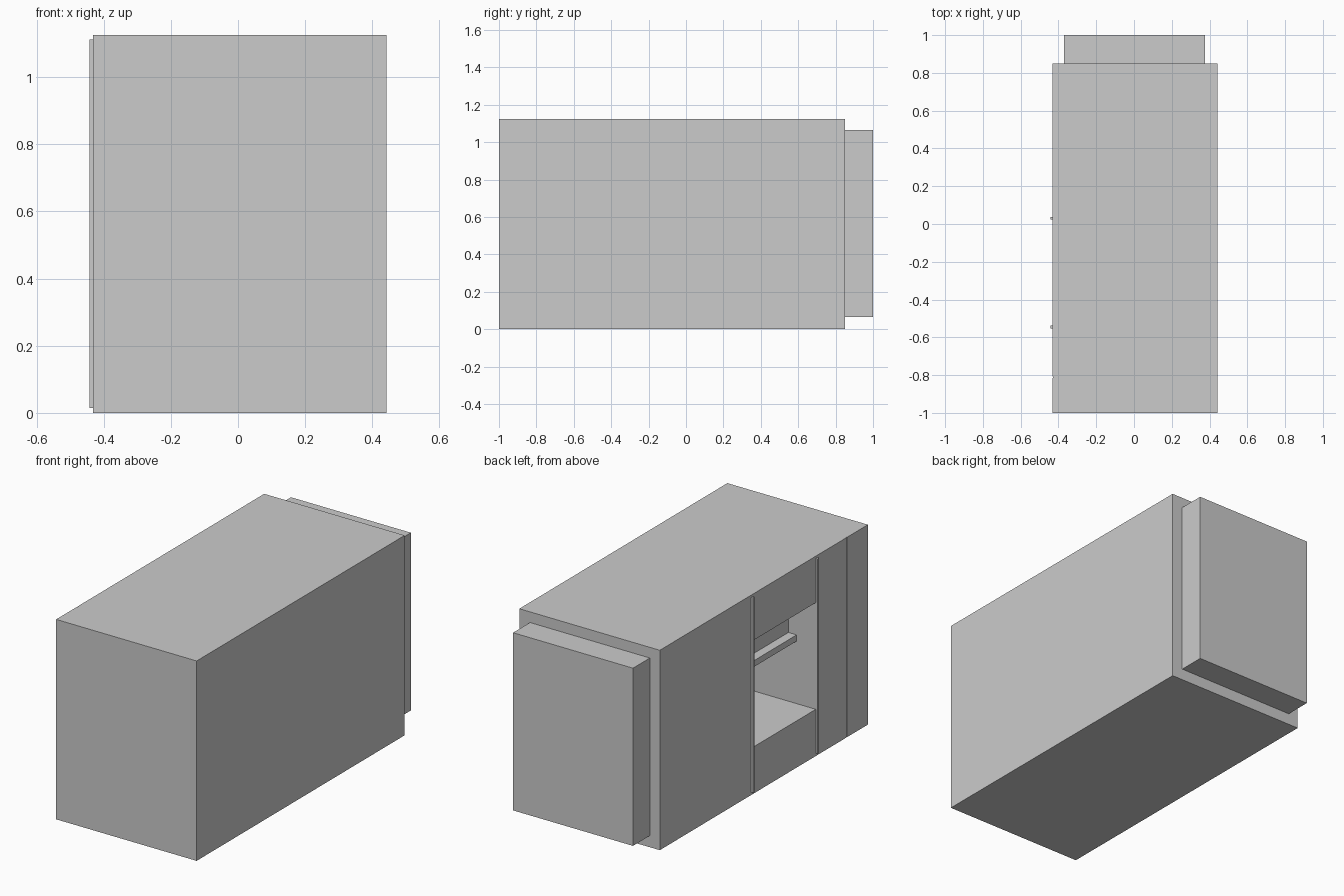
import bpy, bmesh

if "Cube" in bpy.data.objects:
    bpy.data.objects.remove(bpy.data.objects["Cube"])


def add_object(name, bm):
    bmesh.ops.recalc_face_normals(bm, faces=bm.faces[:])
    mesh = bpy.data.meshes.new(name)
    bm.to_mesh(mesh)
    bm.free()
    obj = bpy.data.objects.new(name, mesh)
    bpy.context.collection.objects.link(obj)
    return obj


def extrude_y(name, profile, y0, y1):
    """Solid made by sweeping an (x, z) profile along y."""
    bm = bmesh.new()
    face = bm.faces.new([bm.verts.new((x, y0, z)) for x, z in profile])
    ext = bmesh.ops.extrude_face_region(bm, geom=[face])
    verts = [v for v in ext["geom"] if isinstance(v, bmesh.types.BMVert)]
    bmesh.ops.translate(bm, verts=verts, vec=(0, y1 - y0, 0))
    return add_object(name, bm)


def box(name, x, y, z):
    return extrude_y(name, [(x[0], z[0]), (x[1], z[0]), (x[1], z[1]), (x[0], z[1])], *y)


def cut(target, cutter):
    mod = target.modifiers.new(cutter.name, "BOOLEAN")
    mod.operation = "DIFFERENCE"
    mod.solver = "EXACT"
    mod.object = cutter
    cutter.hide_render = True
    cutter.display_type = "WIRE"


SIDE = -0.432              # plane of the left wall
Y0, Y1 = -0.537, 0.022     # width of the alcove

# main cabinet body
body = box("cabinet_body", (SIDE, 0.4425), (-1, 0.85), (0, 1.125))

# alcove: shallow above the shelf, deep below it
alcove = extrude_y("alcove_cutter", [
    (SIDE - 0.1, 0.263), (0.07, 0.263), (0.07, 0.635), (-0.262, 0.635),
    (-0.262, 0.863), (SIDE - 0.1, 0.863)], Y0, Y1)
cut(body, alcove)

# panel seam on the left wall
seam = box("seam_cutter", (SIDE - 0.1, SIDE + 0.004), (-0.814, -0.808), (-0.1, 1.3))
cut(body, seam)

# shelf inside the alcove
box("shelf", (-0.313, -0.25), (Y0, Y1), (0.615, 0.65))

# vertical rails on both sides of the alcove
for i, y in enumerate((-0.545, 0.03)):
    box(f"rail_{i + 1}", (-0.4425, SIDE + 0.001), (y - 0.007, y + 0.007), (0.015, 1.112))

# raised box on the back end
box("back_box", (-0.37, 0.376), (0.849, 1.0), (0.065, 1.065))
